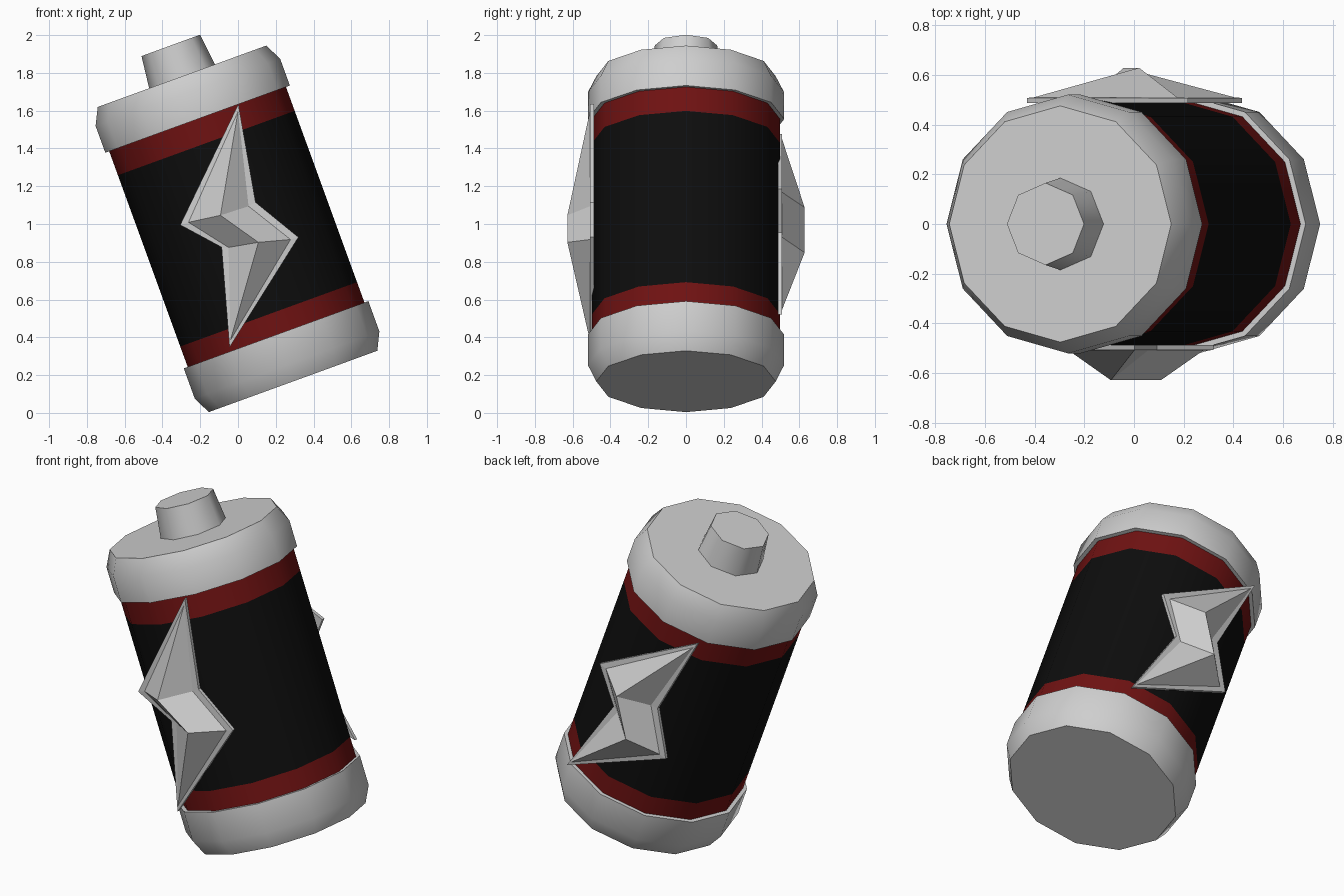
import bpy, bmesh, math
from mathutils import Matrix

if "Cube" in bpy.data.objects:
    bpy.data.objects.remove(bpy.data.objects["Cube"])


def material(name, rgb):
    m = bpy.data.materials.new(name)
    m.diffuse_color = (*rgb, 1)
    m.use_nodes = True
    m.node_tree.nodes["Principled BSDF"].inputs["Base Color"].default_value = m.diffuse_color
    return m


METAL = material("light_grey", (0.62, 0.62, 0.62))
BLACK = material("black", (0.004, 0.004, 0.004))
RED = material("dark_red", (0.16, 0.006, 0.006))

# Local frame: z runs along the battery axis, then the whole thing leans over
LEAN = Matrix.Translation((0.311, 0, 0.113)) @ Matrix.Rotation(math.radians(-20), 4, 'Y')


def finish(name, bm, mats, turn=0.0, smooth=False):
    bmesh.ops.recalc_face_normals(bm, faces=bm.faces)
    mesh = bpy.data.meshes.new(name)
    bm.to_mesh(mesh)
    bm.free()
    for m in mats:
        mesh.materials.append(m)
    ob = bpy.data.objects.new(name, mesh)
    bpy.context.collection.objects.link(ob)
    ob.matrix_world = LEAN @ Matrix.Rotation(turn, 4, 'Z')
    if smooth:
        bpy.ops.object.select_all(action='DESELECT')
        ob.select_set(True)
        bpy.context.view_layer.objects.active = ob
        bpy.ops.object.shade_smooth_by_angle(angle=math.radians(48 if smooth == 'wide' else 40))
    return ob


def lathe(name, profile, sides, mats, slots=None, smooth=True):
    """Closed solid from (radius, height) rings; slots gives the material per band."""
    bm = bmesh.new()
    rings = [[bm.verts.new((r * math.cos(2 * math.pi * i / sides),
                            r * math.sin(2 * math.pi * i / sides), z))
              for i in range(sides)] for r, z in profile]
    for k, (a, b) in enumerate(zip(rings, rings[1:])):
        for i in range(sides):
            j = (i + 1) % sides
            f = bm.faces.new((a[i], a[j], b[j], b[i]))
            f.material_index = slots[k] if slots else 0
    bm.faces.new(rings[0])
    bm.faces.new(rings[-1])
    return finish(name, bm, mats, smooth=smooth)


# Body with a red band at each end
lathe("body", [(0.498, 0.25), (0.498, 0.435), (0.498, 1.40), (0.498, 1.60)], 12,
      [BLACK, RED], [1, 0, 1])

# End caps with chamfered outer rims
lathe("bottom_cap", [(0.475, 0.057), (0.52, 0.15), (0.52, 0.32)], 12, [METAL])
lathe("top_cap", [(0.52, 1.535), (0.52, 1.685), (0.475, 1.776)], 12, [METAL])

# Terminal
lathe("terminal", [(0.187, 1.76), (0.165, 1.95)], 8, [METAL], smooth='wide')

# Lightning bolt: outline, inset outline and ridge as (x, z) on the leaning front
OUTER = [(0.002, 1.635), (0.093, 1.115), (0.32, 0.93),
         (-0.045, 0.347), (-0.087, 0.877), (-0.306, 0.995)]
INNER = [(0.0, 1.595), (0.056, 1.094), (0.278, 0.918),
         (-0.04, 0.385), (-0.05, 0.876), (-0.262, 1.009)]
RIDGE = [(-0.093, 1.046), (0.108, 0.903)]


def bolt(name, turn):
    bm = bmesh.new()
    inv = LEAN.inverted()

    def ring(points, y):
        out = []
        for x, z in points:
            p = inv @ Matrix.Translation((x, y, z)).translation
            out.append(bm.verts.new(p))
        return out

    back, rim = ring(OUTER, -0.487), ring(OUTER, -0.507)
    inner, (p1, p2) = ring(INNER, -0.509), ring(RIDGE, -0.628)
    bm.faces.new(back)
    for a, b in ((back, rim), (rim, inner)):
        for i in range(6):
            j = (i + 1) % 6
            bm.faces.new((a[i], a[j], b[j], b[i]))
    top, notch_r, right, bottom, notch_l, left = inner
    for f in ((top, left, p1), (top, p1, notch_r), (left, notch_l, p2, p1),
              (notch_r, p1, p2, right), (right, p2, bottom), (bottom, p2, notch_l)):
        bm.faces.new(f)
    finish(name, bm, [METAL], turn)


bolt("front_bolt", 0.0)
bolt("back_bolt", math.pi)
